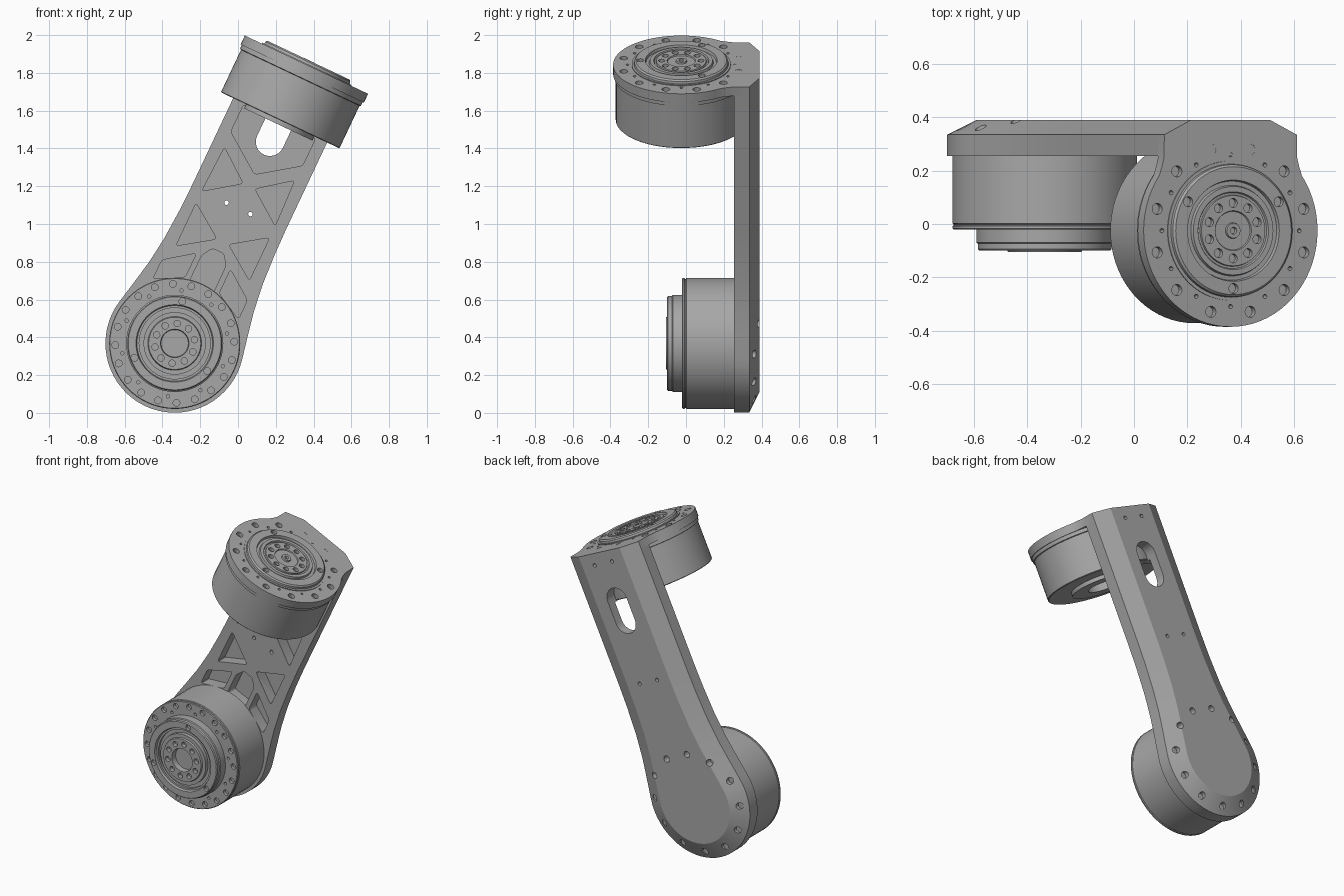
import bpy
import bmesh
from math import sin, cos, pi, radians
from mathutils import Matrix, Vector

if "Cube" in bpy.data.objects:
    bpy.data.objects.remove(bpy.data.objects["Cube"], do_unlink=True)

metal = bpy.data.materials.new("satin_grey_metal")
metal.use_nodes = True
GREY = (0.39, 0.39, 0.39, 1)
metal.diffuse_color = GREY
metal.node_tree.nodes["Principled BSDF"].inputs["Base Color"].default_value = GREY

# Frames: the arm leans sideways; lower joint faces front, upper joint faces along the arm
BASE = Matrix.Translation((-0.335, 0, 0.368)) @ Matrix.Rotation(radians(25.3), 4, 'Y')
LOWER = Matrix.Rotation(pi / 2, 4, 'X')
UPPER = Matrix.Translation((0, -0.025, 0))


def loft(bm, loops):
    """Closed solid through matching loops of points."""
    rings = [[bm.verts.new(p) for p in loop] for loop in loops]
    n = len(rings[0])
    faces = [bm.faces.new(rings[0]), bm.faces.new(rings[-1])]
    for a, b in zip(rings, rings[1:]):
        for i in range(n):
            j = (i + 1) % n
            faces.append(bm.faces.new((a[i], a[j], b[j], b[i])))
    bmesh.ops.recalc_face_normals(bm, faces=faces)


def prism_y(bm, pts, y0, y1):
    loft(bm, [[(x, y, z) for x, z in pts] for y in (y0, y1)])


def prism_z(bm, pts, z0, z1):
    loft(bm, [[(x, y, z) for x, y in pts] for z in (z0, z1)])


def mirrored(half):
    """Add the -x side to a right-hand outline that starts on the centre line."""
    return half + [(-x, z) for x, z in reversed(half) if x > 1e-6]


def peg(bm, x, y, z0, z1, r, frame):
    m = frame @ Matrix.Translation((x, y, (z0 + z1) / 2))
    bmesh.ops.create_cone(bm, cap_ends=True, segments=16, radius1=r, radius2=r,
                          depth=z1 - z0, matrix=m)


def peg_ring(bm, count, ring, r, z0, z1, frame, start=0):
    for i in range(count):
        a = radians(start) + 2 * pi * i / count
        peg(bm, ring * cos(a), ring * sin(a), z0, z1, r, frame)


def finish(name, bm):
    bmesh.ops.recalc_face_normals(bm, faces=bm.faces)
    me = bpy.data.meshes.new(name)
    bm.to_mesh(me)
    bm.free()
    ob = bpy.data.objects.new(name, me)
    bpy.context.collection.objects.link(ob)
    ob.matrix_world = BASE
    me.materials.append(metal)
    return ob


def lathe(name, profile, frame):
    bm = bmesh.new()
    verts = [bm.verts.new((r, 0, h)) for r, h in profile]
    edges = [bm.edges.new(pair) for pair in zip(verts, verts[1:])]
    bmesh.ops.spin(bm, geom=verts + edges, cent=(0, 0, 0), axis=(0, 0, 1),
                   angle=2 * pi, steps=72)
    bmesh.ops.remove_doubles(bm, verts=bm.verts, dist=1e-5)
    bmesh.ops.transform(bm, matrix=frame, verts=bm.verts)
    return finish(name, bm)


def cut(ob, bm):
    """Subtract the solids in bm and discard the cutter."""
    tool = finish("cutter", bm)
    tool.hide_render = True
    mod = ob.modifiers.new("cut", 'BOOLEAN')
    mod.operation = 'DIFFERENCE'
    mod.solver = 'EXACT'
    mod.object = tool
    bpy.context.view_layer.update()
    bpy.context.view_layer.objects.active = ob
    bpy.ops.object.modifier_apply(modifier=mod.name)
    bpy.data.objects.remove(tool, do_unlink=True)


# Arm: rounded lower end, waisted sides, chamfered back
def arm_outline(inset):
    r = 0.367 - inset
    half = [(r * sin(t), -r * cos(t)) for t in (radians(6 * i) for i in range(18))]
    half += [(x - inset, z) for x, z in ((0.333, 0.2), (0.307, 0.33), (0.288, 0.48),
                                         (0.278, 0.65), (0.275, 0.8), (0.275, 1.631))]
    return mirrored(half)


bm = bmesh.new()
loft(bm, [[(x, y, z) for x, z in arm_outline(inset)]
          for y, inset in ((0.255, 0), (0.335, 0), (0.39, 0.11))])
arm = finish("arm", bm)

# Truss pockets in the arm front
bm = bmesh.new()
side_pockets = [
    [(0.215, 0.79), (0.205, 1.05), (0.035, 0.92)],
    [(0.215, 0.47), (0.215, 0.72), (0.035, 0.595)],
    [(0.25, 0.26), (0.25, 0.37), (0.1, 0.48), (0.1, 0.34)],
]
for pocket in side_pockets:
    for side in (1, -1):
        prism_y(bm, [(side * x, z) for x, z in pocket], 0.2, 0.33)
prism_y(bm, mirrored([(0.07, 0.33), (0.07, 0.48), (0.035, 0.54)]), 0.2, 0.335)
prism_y(bm, mirrored([(0, 0.99), (0.21, 1.14), (0.21, 1.3)]), 0.2, 0.33)
corners = [e for e in bm.edges if abs((e.verts[0].co - e.verts[1].co).y) > 0.1]
bmesh.ops.bevel(bm, geom=corners, offset=0.015, segments=3, affect='EDGES', profile=0.5)
cut(arm, bm)

# Cable slot, sensor holes and the bolt ring on the back
bm = bmesh.new()
slot = [(0.075 * cos(t), (1.325 if i < 13 else 1.18) + 0.075 * sin(t))
        for i in range(26) for t in [pi * (i if i < 13 else i - 1) / 12]]
prism_y(bm, slot, 0.1, 0.5)
for x in (-0.07, 0.07):
    peg(bm, x, 0.79, -0.5, -0.1, 0.012, LOWER)
    peg(bm, x, 1.56, -0.5, -0.36, 0.012, LOWER)
peg_ring(bm, 12, 0.315, 0.021, -0.5, -0.345, LOWER, 15)
cut(arm, bm)

# Lower motor: drum, raised output disc with a ring groove and hub
lower_motor = lathe("lower_motor", [
    (0, -0.26), (0.347, -0.26), (0.347, -0.002), (0.342, 0.001), (0.342, 0.005),
    (0.347, 0.008), (0.347, 0.016), (0.343, 0.02), (0.257, 0.02), (0.257, 0.07),
    (0.251, 0.074), (0.251, 0.094), (0.246, 0.1), (0.205, 0.1), (0.2, 0.085),
    (0.188, 0.085), (0.188, 0.07), (0.165, 0.07), (0.165, 0.095), (0.142, 0.095),
    (0.138, 0.106), (0.075, 0.106), (0.072, 0.07), (0, 0.07)], LOWER)
bm = bmesh.new()
peg_ring(bm, 20, 0.315, 0.018, 0, 0.05, LOWER, 9)
peg_ring(bm, 10, 0.282, 0.009, 0, 0.05, LOWER)
peg_ring(bm, 3, 0.226, 0.018, 0.08, 0.2, LOWER, -15)
peg_ring(bm, 10, 0.106, 0.017, 0.08, 0.2, LOWER)
cut(lower_motor, bm)

# Upper motor drum with a short rear ring
upper_motor = lathe("upper_motor", [
    (0, 1.33), (0.1, 1.33), (0.1, 1.282), (0.2, 1.282), (0.2, 1.306), (0.343, 1.306),
    (0.347, 1.31), (0.347, 1.555), (0.354, 1.558), (0.354, 1.59), (0, 1.59)], UPPER)

# Upper flange: round plate blending into the squared arm end
arc = [(0.361 * cos(t), -0.025 + 0.361 * sin(t))
       for t in (radians(-90 + 5 * i) for i in range(26))]
arc[0] = (0, arc[0][1])
plate = mirrored(arc + [(0.285, 0.215), (0.276, 0.25), (0.275, 0.335), (0.165, 0.39)])
bm = bmesh.new()
prism_z(bm, plate, 1.58, 1.632)
flange = finish("upper_flange", bm)
bm = bmesh.new()
peg_ring(bm, 12, 0.315, 0.021, 1.605, 1.7, UPPER, 15)
peg_ring(bm, 12, 0.285, 0.008, 1.605, 1.7, UPPER)
cut(flange, bm)

# Upper output cover: stepped concentric rings and hub
cover = lathe("upper_output_cover", [
    (0, 1.6), (0.262, 1.6), (0.262, 1.637), (0.25, 1.637), (0.248, 1.65), (0.24, 1.658),
    (0.19, 1.658), (0.186, 1.643), (0.17, 1.643), (0.166, 1.656), (0.146, 1.656),
    (0.142, 1.648), (0.134, 1.648), (0.132, 1.656), (0.075, 1.656), (0.072, 1.65),
    (0.03, 1.65), (0.028, 1.659), (0.013, 1.659), (0.011, 1.645), (0, 1.645)], UPPER)
bm = bmesh.new()
peg_ring(bm, 3, 0.217, 0.019, 1.635, 1.7, UPPER, 30)
peg_ring(bm, 10, 0.104, 0.017, 1.635, 1.7, UPPER, 18)
cut(cover, bm)

# Smooth the round surfaces and keep machined edges crisp
bpy.ops.object.select_all(action='DESELECT')
for ob in (arm, lower_motor, upper_motor, flange, cover):
    ob.select_set(True)
bpy.context.view_layer.objects.active = arm
bpy.ops.object.shade_smooth_by_angle(angle=radians(25))
